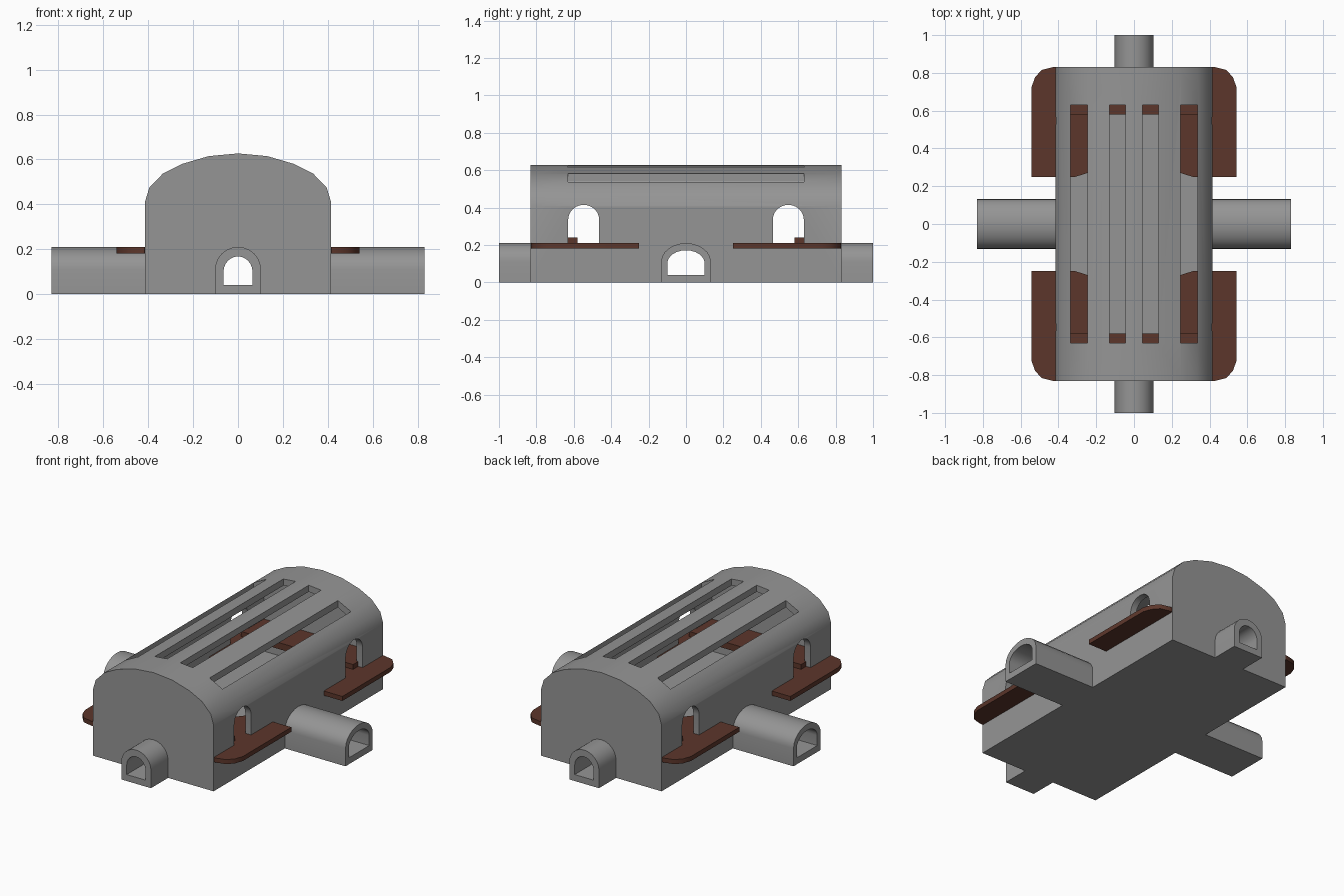
import bpy, bmesh, math
from mathutils import Vector

if "Cube" in bpy.data.objects:
    bpy.data.objects.remove(bpy.data.objects["Cube"])


def material(name, col):
    m = bpy.data.materials.new(name)
    m.diffuse_color = (*col, 1)
    m.use_nodes = True
    m.node_tree.nodes["Principled BSDF"].inputs["Base Color"].default_value = m.diffuse_color
    return m


GREY = material("grey plastic", (0.30, 0.30, 0.30))
BROWN = material("dark brown", (0.107, 0.037, 0.024))


def prism(name, pts, a, b, axis, mat):
    """Extrude a 2D outline from a to b along an axis."""
    place = {'x': lambda p, t: (t, p[0], p[1]),
             'y': lambda p, t: (p[0], t, p[1]),
             'z': lambda p, t: (p[0], p[1], t)}[axis]
    bm = bmesh.new()
    lo = [bm.verts.new(place(p, a)) for p in pts]
    hi = [bm.verts.new(place(p, b)) for p in pts]
    n = len(pts)
    bm.faces.new(lo)
    bm.faces.new(hi[::-1])
    for i in range(n):
        bm.faces.new((lo[i], hi[i], hi[(i + 1) % n], lo[(i + 1) % n]))
    bmesh.ops.recalc_face_normals(bm, faces=bm.faces)
    me = bpy.data.meshes.new(name)
    bm.to_mesh(me)
    bm.free()
    me.materials.append(mat)
    ob = bpy.data.objects.new(name, me)
    bpy.context.collection.objects.link(ob)
    return ob


def boolean(target, tool, op):
    mod = target.modifiers.new("bool", 'BOOLEAN')
    mod.operation, mod.object, mod.solver = op, tool, 'EXACT'
    bpy.context.view_layer.objects.active = target
    bpy.ops.object.modifier_apply(modifier=mod.name)
    bpy.data.objects.remove(tool, do_unlink=True)


def symmetric(half):
    """Complete a right-hand outline (bottom to top centre) by mirroring."""
    return half + [(-x, z) for x, z in reversed(half) if x > 0]


def arch(w, z0, z1, r, c=0.0):
    """Arched opening outline, elliptical top of height r."""
    pts = [(w, z0)] + [(w * math.cos(k * math.pi / 12),
                        z1 - r + r * math.sin(k * math.pi / 12)) for k in range(6)] + [(0, z1)]
    return [(x + c, z) for x, z in symmetric(pts)]


def box(x0, x1, y0, y1):
    return [(x0, y0), (x1, y0), (x1, y1), (x0, y1)]


# domed body with four arched tunnel stubs
outer = symmetric([(.415, 0), (.415, .41), (.395, .475), (.335, .537), (.25, .58), (.13, .615), (0, .627)])
inner = symmetric([(.375, .04), (.375, .405), (.36, .45), (.312, .502), (.24, .542), (.125, .575), (0, .587)])
body = prism("tunnel_house_body", outer, -.832, .832, 'y', GREY)
boolean(body, prism("stub_y", arch(.102, 0, .21, .10), -1, 1, 'y', GREY), 'UNION')
boolean(body, prism("stub_x", arch(.133, 0, .21, .10), -.832, .832, 'x', GREY), 'UNION')

# hollow inside and tunnel bores
boolean(body, prism("hollow", inner, -.79, .79, 'y', GREY), 'DIFFERENCE')
for s in (-1, 1):
    a, b = sorted((s * .7, s * 1.1))
    boolean(body, prism("bore_y", arch(.065, .04, .168, .07), a, b, 'y', GREY), 'DIFFERENCE')
    a, b = sorted((s * .3, s * 1.1))
    boolean(body, prism("bore_x", arch(.10, .04, .172, .07), a, b, 'x', GREY), 'DIFFERENCE')
    # arched side doorways
    boolean(body, prism("doors", arch(.083, .195, .415, .08, s * .547), -.6, .6, 'x', GREY), 'DIFFERENCE')
    # long roof slots
    for x0, x1 in ((.045, .13), (.245, .335)):
        l, r = sorted((s * x0, s * x1))
        boolean(body, prism("slot", box(l, r, -.63, .63), .44, .8, 'z', GREY), 'DIFFERENCE')

# brown ledges through the doorways, and a raised step across each end
parts = [body]
ledge = [(.20, .32), (.24, .272), (.31, .25), (.542, .25), (.542, .725), (.525, .775), (.49, .815),
         (.43, .83), (.416, .83), (.40, .80), (.20, .80)]
for sy, end in ((-1, "front"), (1, "back")):
    for sx, side in ((-1, "left"), (1, "right")):
        parts.append(prism(f"ledge_{end}_{side}", [(x * sx, y * sy) for x, y in ledge],
                           .182, .21, 'z', BROWN))
    a, b = sorted((sy * .58, sy * .80))
    parts.append(prism(f"step_{end}", box(-.385, .385, a, b), .20, .24, 'z', BROWN))

# smooth shading with sharp edges kept
bpy.ops.object.select_all(action='DESELECT')
for ob in parts:
    ob.select_set(True)
bpy.context.view_layer.objects.active = body
bpy.ops.object.shade_smooth_by_angle(angle=math.radians(35))
